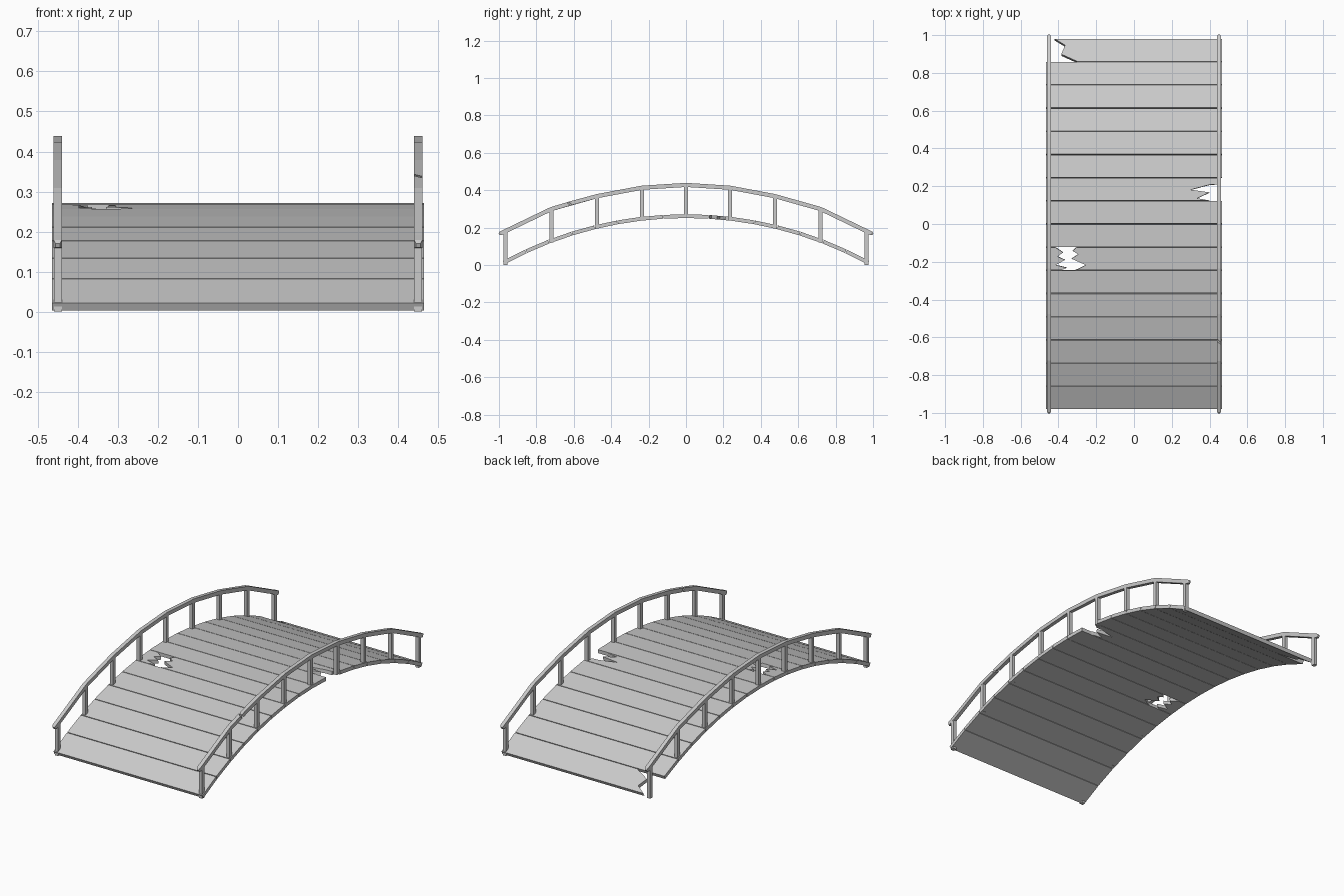
import bpy, bmesh, math
from mathutils import Vector

if "Cube" in bpy.data.objects:
    bpy.data.objects.remove(bpy.data.objects["Cube"])

R = 2.05            # radius of the arch
DECK_TOP = 0.271
THICK = 0.02
HALF_W = 0.465
N = 16
END = 0.982


def arch_z(y):
    return DECK_TOP - (R - math.sqrt(R * R - y * y))


def finish(name, bm):
    bmesh.ops.recalc_face_normals(bm, faces=bm.faces)
    me = bpy.data.meshes.new(name)
    bm.to_mesh(me)
    bm.free()
    ob = bpy.data.objects.new(name, me)
    bpy.context.collection.objects.link(ob)
    return ob


# A board: outline of (x, t), t = 0..1 from one long edge to the other (rising y)
def board(name, index, outlines):
    y0 = -END + 2 * END * index / N
    y1 = -END + 2 * END * (index + 1) / N
    a, b = Vector((0, y0, arch_z(y0))), Vector((0, y1, arch_z(y1)))
    d = b - a
    down = Vector((0, d.z, -d.y)).normalized() * THICK
    bm = bmesh.new()
    for outline in outlines:
        top = [bm.verts.new(a + d * (0.014 + 0.972 * t) + Vector((x, 0, 0))) for x, t in outline]
        low = [bm.verts.new(v.co + down) for v in top]
        bm.faces.new(top)
        bm.faces.new(low[::-1])
        n = len(top)
        for i in range(n):
            j = (i + 1) % n
            bm.faces.new((top[i], low[i], low[j], top[j]))
    return finish(name, bm)


W = HALF_W
broken = {
    # end board with its left tip snapped off
    15: [[(W, 0), (W, 1), (-0.42, 1), (-0.365, 0.72), (-0.385, 0.32), (-0.30, 0)]],
    # board with a splintered right end
    9: [[(-W, 0), (0.40, 0), (0.335, 0.1), (0.40, 0.36), (0.30, 0.48), (0.40, 0.7),
         (0.44, 0.72), (0.44, 1), (-W, 1)]],
    # board with a hole broken through it
    6: [[(-W, 0), (-0.385, 0), (-0.355, 0.1), (-0.415, 0.22), (-0.365, 0.45),
         (-0.405, 0.6), (-0.375, 0.78), (-0.415, 1), (-W, 1)],
        [(W, 0), (W, 1), (-0.305, 1), (-0.325, 0.85), (-0.295, 0.7), (-0.33, 0.5),
         (-0.255, 0.22), (-0.30, 0.03), (-0.31, 0)]],
}
whole = [[(-W, 0), (W, 0), (W, 1), (-W, 1)]]
for i in range(N):
    board("deck_plank_%02d" % (i + 1), i, broken.get(i, whole))

# Handrail line through the post tops
half = [(0.0, 0.428), (0.235, 0.413), (0.475, 0.368), (0.72, 0.299), (0.965, 0.181)]
line = [(-y, z) for y, z in half[:0:-1]] + half
tip_a, tip_b = (0.990, 0.1695), (1.0, 0.165)


# Square rail swept along points (y, z, scale, splinter offsets for the 4 corners)
def rail(name, x, pts):
    bm = bmesh.new()
    rings = []
    P = [Vector((x, p[0], p[1])) for p in pts]
    for i, p in enumerate(pts):
        t = (P[min(i + 1, len(P) - 1)] - P[max(i - 1, 0)]).normalized()
        nrm = Vector((0, -t.z, t.y))
        s = p[2] if len(p) > 2 else 1
        off = p[3] if len(p) > 3 else (0, 0, 0, 0)
        rings.append([bm.verts.new(P[i] + Vector((0.0105 * s * cx, 0, 0))
                                   + nrm * (0.011 * s * cz) + t * o)
                      for (cx, cz), o in zip(((-1, -1), (1, -1), (1, 1), (-1, 1)), off)])
    for r, q in zip(rings, rings[1:]):
        for i in range(4):
            j = (i + 1) % 4
            bm.faces.new((r[i], r[j], q[j], q[i]))
    for r in (rings[0], rings[-1]):
        bm.faces.new(r[:3])
        bm.faces.new((r[0], r[2], r[3]))
    return finish(name, bm)


front = [(-tip_b[0], tip_b[1], 0.5), (-tip_a[0], tip_a[1])]
back = [tip_a, (tip_b[0], tip_b[1], 0.5)]
rail("left_handrail", -0.45, front + line + back)

# Right handrail is snapped between its second and third posts
rail("right_handrail_front", 0.45,
     front + line[:2] + [(-0.625, 0.327, 1, (0.025, 0.005, -0.012, 0.008))])
rail("right_handrail_back", 0.45,
     [(-0.612, 0.331, 1, (0.022, 0.002, -0.014, 0.006))] + line[2:] + back)

# Posts, sunk through the deck
for side, x in (("left", -0.45), ("right", 0.45)):
    for k, (y, z) in enumerate(line):
        z0 = 0.0 if abs(y) > 0.9 else arch_z(y) - 0.019
        bm = bmesh.new()
        bmesh.ops.create_cube(bm, size=1)
        for v in bm.verts:
            v.co = Vector((x + v.co.x * 0.02, y + v.co.y * 0.022,
                           z0 if v.co.z < 0 else z))
        finish("%s_post_%d" % (side, k + 1), bm)
